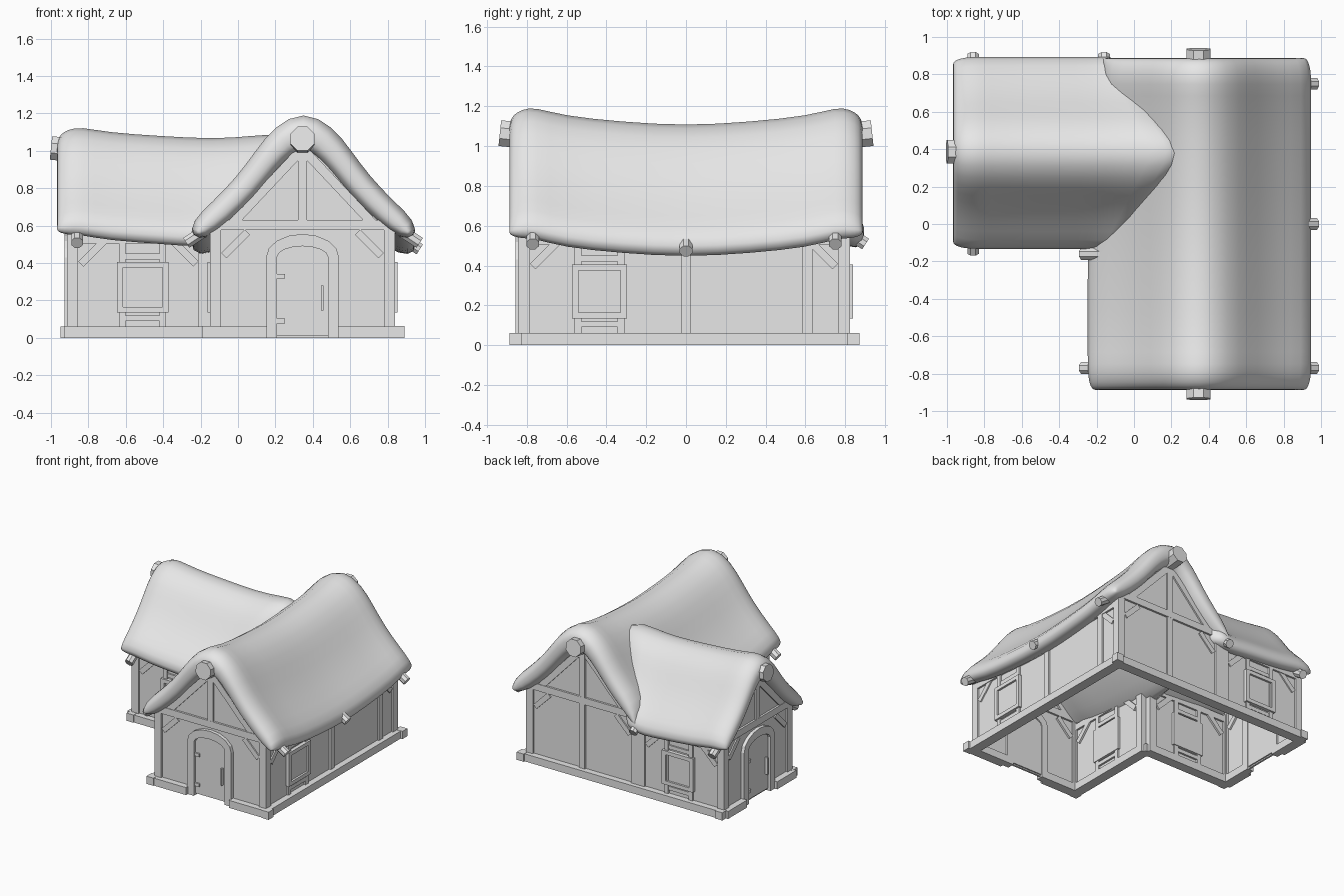
import bpy, bmesh, math
from mathutils import Vector, Matrix

cube = bpy.data.objects.get("Cube")
if cube:
    bpy.data.objects.remove(cube, do_unlink=True)

GREY = (0.8, 0.8, 0.8, 1)
mat = bpy.data.materials.new("plain_grey")
mat.use_nodes = True
mat.diffuse_color = GREY
mat.node_tree.nodes["Principled BSDF"].inputs["Base Color"].default_value = GREY


def finish(bm, name, smooth=False):
    bmesh.ops.recalc_face_normals(bm, faces=bm.faces)
    me = bpy.data.meshes.new(name)
    bm.to_mesh(me)
    bm.free()
    me.materials.append(mat)
    if smooth:
        me.shade_smooth()
    ob = bpy.data.objects.new(name, me)
    bpy.context.collection.objects.link(ob)
    return ob


def wall_frame(x, y, dx, dy):
    """Local axes: along the wall, up, outward."""
    s, up = Vector((dx, dy, 0)), Vector((0, 0, 1))
    m = Matrix((s, up, s.cross(up))).transposed().to_4x4()
    return Matrix.Translation((x, y, 0)) @ m


def prism(bm, frame, pts, n0, n1):
    lo, hi = [[bm.verts.new(frame @ Vector((s, z, n))) for s, z in pts] for n in (n0, n1)]
    bm.faces.new(lo)
    bm.faces.new(hi)
    for i in range(len(pts)):
        j = (i + 1) % len(pts)
        bm.faces.new((lo[i], lo[j], hi[j], hi[i]))


def beam(bm, frame, a, b, w, n0=-0.045, n1=0.0):
    a, b = Vector(a), Vector(b)
    d = (b - a).normalized()
    p = Vector((-d.y, d.x)) * w / 2
    prism(bm, frame, [a + p, a - p, b - p, b + p], n0, n1)


def log(bm, p0, p1, r):
    p0, p1 = Vector(p0), Vector(p1)
    rot = (p1 - p0).to_track_quat('Z', 'Y').to_matrix().to_4x4()
    m = Matrix.Translation((p0 + p1) / 2) @ rot @ Matrix.Rotation(math.pi / 8, 4, 'Z')
    bmesh.ops.create_cone(bm, cap_ends=True, segments=8, radius1=r, radius2=r,
                          depth=(p1 - p0).length, matrix=m)


# Half roof section: distance from ridge, height, half thickness
SECTION = [(0, 1.105, .115), (.1, 1.06, .095), (.2, .945, .08), (.3, .81, .078),
           (.44, .67, .075), (.555, .575, .068)]
SIDE_SECTION = [(u * .85, .58 + (z - .565) * .85, t * .95) for u, z, t in SECTION]


def thatch(name, section, stations, place):
    """Loft a rounded slab; stations are (position, thickness factor, height shift)."""
    mid = [Vector((-u, z)) for u, z, t in section[:0:-1]] + [Vector((u, z)) for u, z, t in section]
    half = [t for u, z, t in section[:0:-1]] + [t for u, z, t in section]
    last = len(mid) - 1
    tang = [(mid[min(i + 1, last)] - mid[max(i - 1, 0)]).normalized() for i in range(last + 1)]
    off = [Vector((-t.y, t.x)) * h for t, h in zip(tang, half)]
    ring = [(m, o) for m, o in zip(mid, off)] + [(mid[-1], tang[-1] * .065)]
    ring += [(m, -o) for m, o in zip(mid[::-1], off[::-1])] + [(mid[0], -tang[0] * .065)]
    bm = bmesh.new()
    loops = []
    for pos, f, dz in stations:
        pts = [m * 1 + o * f for m, o in ring]
        loops.append([bm.verts.new(place(p.x, p.y + dz, pos)) for p in pts])
    n = len(ring)
    for a, b in zip(loops, loops[1:]):
        for i in range(n):
            j = (i + 1) % n
            bm.faces.new((a[i], a[j], b[j], b[i]))
    # close both rounded ends with quad strips
    for lp in (loops[0], loops[-1]):
        k = last + 1
        low = lp[k + 1:n - 1][::-1]
        for i in range(last):
            bm.faces.new((lp[i], lp[i + 1], low[i + 1], low[i]))
        bm.faces.new((lp[last], lp[k], low[last]))
        bm.faces.new((lp[0], low[0], lp[n - 1]))
    ob = finish(bm, name, True)
    ob.modifiers.new("Rounding", 'SUBSURF').levels = 1
    ob.modifiers["Rounding"].render_levels = 1


def place_main(u, z, pos):
    x = .35 + u
    if pos > .15:
        x = max(x, -.17)
    return Vector((x, pos, z))


def place_side(u, z, pos):
    if pos > -.3:
        pos = -.3 + (pos + .3) * (.61 - .8 * abs(u)) / .61
    return Vector((pos, .38 + u, z))


END = [(.888, .3, -.005), (.87, .65, 0), (.825, .92, 0), (.76, 1, .005),
       (.62, 1, -.04), (.32, 1, -.07)]
thatch("main_roof", SECTION,
       [(-p, f, d) for p, f, d in END] + [(0, 1, -.09)] + END[::-1], place_main)
thatch("side_roof", SIDE_SECTION,
       [(-.968, .3, -.005), (-.95, .65, 0), (-.905, .92, 0), (-.84, 1, .005), (-.7, 1, -.025),
        (-.4, 1, -.045), (-.12, 1, -.06), (.1, 1, -.045), (.31, 1, -.02)], place_side)

# Ridge log ends
bm = bmesh.new()
for sy in (-1, 1):
    log(bm, (.345, sy * .7, 1.04), (.345, sy * .935, 1.065), .07)
log(bm, (-.75, .385, .99), (-1, .385, 1.015), .068)
finish(bm, "ridge_logs")

# Rafter ends poking out of the eaves
bm = bmesh.new()
for x, y, dx, dy in [(.93, -.77, 1, 0), (.93, 0, 1, 0), (.93, .75, 1, 0), (-.235, -.77, -1, 0),
                     (-.235, -.16, -1, 0), (-.86, .86, 0, 1), (-.16, .86, 0, 1), (-.86, -.11, 0, -1)]:
    c, d = Vector((x, y, .50 if y == 0 else .535)), Vector((dx, dy, -.65)).normalized()
    log(bm, c - d * .1, c + d * .05, .034)
finish(bm, "rafter_ends")


def arch(half, base, spring, top):
    pts = [(-half, base)]
    for i in range(9):
        a = math.pi * (1 - i / 8)
        pts.append((half * math.cos(a), spring + (top - spring) * math.sin(a)))
    return pts + [(half, base)]


def door(name, frame):
    bm = bmesh.new()
    prism(bm, frame, arch(.195, 0, .43, .555) + arch(.137, 0, .43, .49)[::-1], -.045, .012)
    finish(bm, name + "_frame")
    bm = bmesh.new()
    prism(bm, frame, arch(.134, .02, .43, .485), -.04, -.008)
    for z in (.09, .33):
        beam(bm, frame, (-.137, z), (-.095, z), .025, -.01, .004)
    beam(bm, frame, (.105, .145), (.105, .28), .012, -.01, .012)
    finish(bm, name + "_leaf")


def window(name, frame, s):
    bm = bmesh.new()
    for q in (-1, 1):
        beam(bm, frame, (s + q * .108, .06), (s + q * .108, .53), .034)
        beam(bm, frame, (s + q * .122, .135), (s + q * .122, .405), .032, -.05, .014)
    for z in (.105, .435):
        beam(bm, frame, (s - .1, z), (s + .1, z), .03, -.045, -.003)
    for z in (.15, .39):
        beam(bm, frame, (s - .106, z), (s + .106, z), .03, -.05, .014)
    prism(bm, frame, [(s - .11, .15), (s + .11, .15), (s + .11, .39), (s - .11, .39)], -.05, -.002)
    finish(bm, name + "_window")


def sill(bm, frame, s0, s1):
    beam(bm, frame, (s0, .03), (s1, .03), .06, -.045, .035)


def corner_brace(bm, frame, s, q, top):
    beam(bm, frame, (s + q * .045, top - .125), (s + q * .17, top), .04, -.045, -.005)


def gable(name, frame, h, section, with_door):
    bm = bmesh.new()
    top = [(u, z) for u, z, t in section if u < h - .03]
    edge = [(h - .015, .61)]
    right = edge + top[::-1]
    prism(bm, frame, [(-h + .015, .01), (h - .015, .01)] + right
          + [(-u, z) for u, z in right[-2::-1]], -.03, -.015)
    finish(bm, name + "_panel")
    bm = bmesh.new()
    peak = section[0][1] - .095
    for q in (-1, 1):
        beam(bm, frame, (q * (h - .03), .03), (q * (h - .03), .6), .06)
        corner_brace(bm, frame, q * (h - .03), -q, .565)
        beam(bm, frame, (q * h * .76, .61), (0, peak), .05, -.045, -.003)
        if with_door:
            sill(bm, frame, q * .19, q * h)
    beam(bm, frame, (-h + .03, .603), (h - .03, .603), .055, -.045, .001)
    beam(bm, frame, (0, .63), (0, peak), .05)
    if not with_door:
        beam(bm, frame, (0, .06), (0, .58), .05)
        sill(bm, frame, -h, h)
    finish(bm, name + "_timbers")
    if with_door:
        door(name + "_door", frame)


def long_wall(name, frame, s0, s1, posts, win):
    bm = bmesh.new()
    prism(bm, frame, [(s0 + .015, .01), (s1 - .015, .01), (s1 - .015, .54), (s0 + .015, .54)],
          -.03, -.015)
    finish(bm, name + "_panel")
    bm = bmesh.new()
    sill(bm, frame, s0, s1)
    beam(bm, frame, (s0 + .03, .53), (s1 - .03, .53), .05)
    for s, q in ((s0 + .03, 1), (s1 - .03, -1)):
        beam(bm, frame, (s, .03), (s, .57), .06)
        corner_brace(bm, frame, s, q, .52)
    for s in posts:
        beam(bm, frame, (s, .06), (s, .53), .05)
    finish(bm, name + "_timbers")
    window(name, frame, win)


gable("front_gable", wall_frame(.345, -.845, 1, 0), .495, SECTION, True)
gable("back_gable", wall_frame(.345, .825, -1, 0), .495, SECTION, False)
gable("side_gable", wall_frame(-.915, .3925, 0, -1), .4325, SIDE_SECTION, True)
long_wall("left_wall", wall_frame(.84, 0, 0, 1), -.845, .825, [0, .61], -.435)
long_wall("back_wall", wall_frame(0, .825, -1, 0), .15, .915, [], .51)
long_wall("inner_front_wall", wall_frame(0, -.04, 1, 0), -.915, -.15, [], -.51)
long_wall("inner_side_wall", wall_frame(-.15, 0, 0, -1), .04, .845, [], .44)

# Foundation blocks under the corner posts
bm = bmesh.new()
for x, y in [(.86, -.855), (.86, .84), (-.9, .84), (-.9, -.05), (-.16, -.855), (-.16, -.05)]:
    m = Matrix.Translation((x, y, .031)) @ Matrix.Diagonal((.062, .062, .062, 1))
    bmesh.ops.create_cube(bm, size=1, matrix=m)
finish(bm, "corner_blocks")
